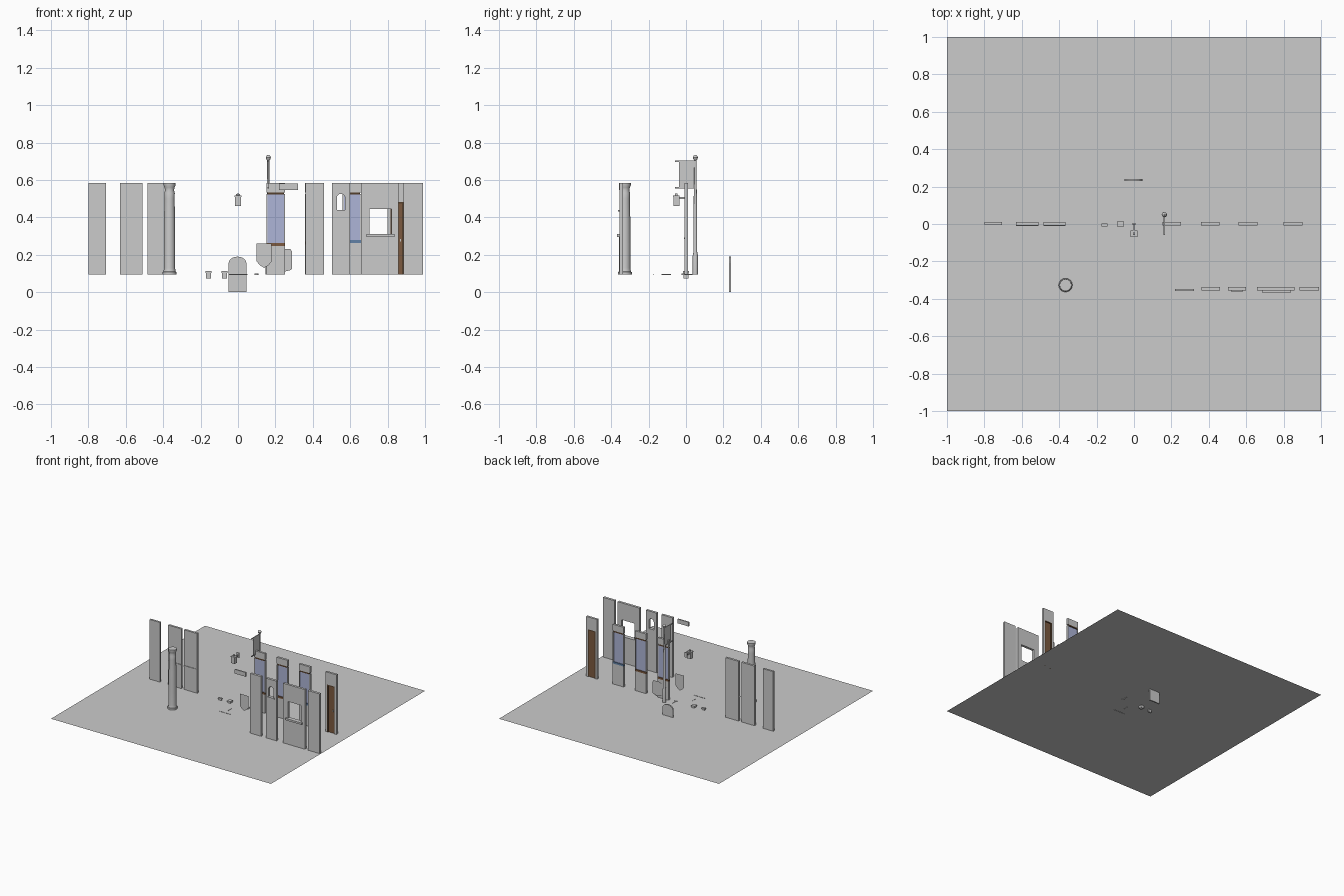
import bpy, bmesh, math

if "Cube" in bpy.data.objects:
    bpy.data.objects.remove(bpy.data.objects["Cube"])

G = 0.095      # ground level
TOP = 0.585    # wall top


def material(name, rgb):
    m = bpy.data.materials.new(name)
    m.diffuse_color = (*rgb, 1)
    m.use_nodes = True
    m.node_tree.nodes["Principled BSDF"].inputs["Base Color"].default_value = m.diffuse_color
    return m


GLASS = material("glass", (0.42, 0.46, 0.68))
BROWN = material("brown_wood", (0.20, 0.10, 0.05))
DARK = material("dark_wood", (0.09, 0.05, 0.025))
BLUE = material("blue_sill", (0.12, 0.22, 0.38))


def finish(name, bm, mat=None):
    bmesh.ops.recalc_face_normals(bm, faces=bm.faces)
    me = bpy.data.meshes.new(name)
    bm.to_mesh(me)
    bm.free()
    ob = bpy.data.objects.new(name, me)
    bpy.context.collection.objects.link(ob)
    if mat:
        me.materials.append(mat)
    return ob


def box(name, x0, x1, y0, y1, z0, z1, mat=None):
    bm = bmesh.new()
    bmesh.ops.create_cube(bm, size=1)
    for v in bm.verts:
        v.co = ((x0 + x1) / 2 + v.co.x * (x1 - x0), (y0 + y1) / 2 + v.co.y * (y1 - y0),
                (z0 + z1) / 2 + v.co.z * (z1 - z0))
    return finish(name, bm, mat)


def plate(name, pts, y0, y1=None, mat=None):
    """Outline in x/z, extruded from y0 to y1 (flat when y1 is None)."""
    bm = bmesh.new()
    f = bm.faces.new([bm.verts.new((x, y0, z)) for x, z in pts])
    if y1 is not None:
        new = bmesh.ops.extrude_face_region(bm, geom=[f])["geom"]
        for v in new:
            if isinstance(v, bmesh.types.BMVert):
                v.co.y = y1
    return finish(name, bm, mat)


def lathe(name, profile, x, y, n=16):
    bm = bmesh.new()
    rings = [[bm.verts.new((x + r * math.cos(2 * math.pi * i / n), y + r * math.sin(2 * math.pi * i / n), z))
              for i in range(n)] for r, z in profile]
    for a, b in zip(rings, rings[1:]):
        for i in range(n):
            j = (i + 1) % n
            bm.faces.new((a[i], a[j], b[j], b[i]))
    bm.faces.new(rings[0])
    bm.faces.new(rings[-1])
    ob = finish(name, bm)
    bpy.context.view_layer.objects.active = ob
    ob.select_set(True)
    bpy.ops.object.shade_smooth_by_angle(angle=math.radians(35))
    ob.select_set(False)
    return ob


def arch(x0, x1, z0, z1, rise, n=10):
    c, r = (x0 + x1) / 2, (x1 - x0) / 2
    return [(x0, z0), (x1, z0)] + [
        (c + r * math.cos(math.pi * i / n), z1 - rise + rise * math.sin(math.pi * i / n)) for i in range(n + 1)]


def cut(ob, hole):
    hole.hide_render = True
    hole.hide_set(True)
    hole.display_type = 'WIRE'
    mod = ob.modifiers.new("opening", 'BOOLEAN')
    mod.object = hole
    mod.solver = 'EXACT'
    bpy.context.view_layer.objects.active = ob
    bpy.ops.object.modifier_apply(modifier=mod.name)
    bpy.data.objects.remove(hole)


# ground sheet
bm = bmesh.new()
bmesh.ops.create_grid(bm, x_segments=1, y_segments=1, size=1)
for v in bm.verts:
    v.co.z = G
finish("ground_sheet", bm)

# back row: plain wall and two walls with a string course
Y0, Y1 = -0.008, 0.01
box("plain_wall", -0.80, -0.705, Y0 + 0.002, Y1, G, TOP)
for i, (x0, x1) in enumerate([(-0.63, -0.51), (-0.485, -0.365)]):
    box(f"banded_wall_{i}", x0, x1, Y0, Y1, G, TOP)
    box(f"string_course_{i}", x0, x1, Y0 - 0.004, Y0 + 0.002, 0.285, 0.293)

# back row: glazed walls
for i, (x0, z0, sill) in enumerate([(0.152, 0.262, BROWN), (0.357, 0.27, BROWN), (0.56, 0.278, BLUE)]):
    x1 = x0 + 0.099
    box(f"window_base_{i}", x0, x1, Y0, Y1, G, z0 - 0.015)
    box(f"window_sill_{i}", x0, x1, Y0 - 0.001, Y1, z0 - 0.015, z0, sill)
    box(f"window_pane_{i}", x0 + 0.006, x1 - 0.003, -0.002, 0.004, z0, 0.525, GLASS)
    for k, xs in enumerate((x0, x1 - 0.006)):
        box(f"window_jamb_{i}_{k}", xs, xs + 0.006, Y0, Y1, z0, 0.525)
    box(f"window_rail_{i}", x0 + 0.006, x1 - 0.006, Y0, Y1, 0.522, 0.533, DARK)
    box(f"window_head_{i}", x0, x1, Y0, Y1, 0.533, TOP)

# back row: wall with door
wall = box("door_wall", 0.80, 0.90, Y0, Y1, G, TOP)
cut(wall, box("door_cutter", 0.815, 0.885, -0.1, 0.1, 0, 0.483))
box("door_leaf", 0.823, 0.877, -0.003, 0.005, G, 0.475, BROWN)
for k, xs in enumerate((0.815, 0.877)):
    box(f"door_jamb_{k}", xs, xs + 0.008, Y0, Y1, G, 0.483, DARK)
box("door_head", 0.823, 0.877, Y0, Y1, 0.475, 0.483, DARK)
box("door_handle", 0.866, 0.871, -0.009, -0.003, 0.27, 0.285)

# front row
F0, F1 = -0.356, -0.336
box("lintel", 0.22, 0.32, -0.357, -0.347, 0.547, 0.582)
box("front_wall_left", 0.36, 0.46, F0, F1, G, TOP)
box("front_wall_right", 0.885, 0.99, F0, F1, G, TOP)
wall = box("arched_window_wall", 0.502, 0.60, F0, F1, G, TOP)
cut(wall, plate("arch_cutter", arch(0.528, 0.572, 0.44, 0.526, 0.022), -0.5, -0.2))
box("arched_window_sill", 0.52, 0.58, F0 - 0.008, F1, 0.43, 0.44)
wall = box("square_window_wall", 0.657, 0.857, F0, F1, G, TOP)
cut(wall, box("window_cutter", 0.703, 0.822, -0.5, -0.2, 0.31, 0.446))
box("square_window_sill", 0.688, 0.836, F0 - 0.014, F1, 0.295, 0.31)

# column
lathe("column", [(0.037, G), (0.037, 0.107), (0.033, 0.110), (0.031, 0.118), (0.030, 0.13), (0.0305, 0.25),
                 (0.029, 0.40), (0.027, 0.50), (0.028, 0.53), (0.024, 0.545), (0.027, 0.56),
                 (0.032, 0.572), (0.032, TOP)], -0.366, -0.327)

# lamp post with hanging banner
lathe("lamp_post", [(0.014, G), (0.014, 0.195), (0.010, 0.215), (0.009, 0.5), (0.0065, 0.58),
                    (0.006, 0.705), (0.011, 0.711), (0.0135, 0.72), (0.010, 0.729), (0.003, 0.734)],
      0.162, 0.05, 12)
for k, z in enumerate((0.557, 0.70)):
    box(f"banner_rod_{k}", 0.159, 0.165, -0.06, 0.05, z - 0.004, z + 0.004)
box("banner", 0.161, 0.163, -0.037, 0.05, 0.557, 0.70)

# wall lantern
box("lantern_body", -0.017, 0.017, -0.068, -0.036, 0.46, 0.51)
box("lantern_cap", -0.019, 0.019, -0.07, -0.034, 0.508, 0.516)
box("lantern_finial", -0.006, 0.006, -0.058, -0.046, 0.516, 0.528)
box("lantern_arm", -0.005, 0.005, -0.036, -0.004, 0.498, 0.508)
box("lantern_plate", -0.012, 0.012, -0.004, 0.002, 0.485, 0.525)

# headstone-shaped slab
plate("arched_slab", arch(-0.05, 0.045, 0, 0.19, 0.035), 0.231, 0.241)

# flat hanging signs
plate("shield_sign", [(0.10, 0.26), (0.18, 0.26), (0.18, 0.165), (0.165, 0.145), (0.14, 0.13),
                      (0.115, 0.145), (0.10, 0.165)], -0.12)
plate("cut_corner_sign", [(0.21, 0.22), (0.22, 0.23), (0.28, 0.23), (0.29, 0.215), (0.29, 0.125),
                          (0.28, 0.118), (0.25, 0.11), (0.22, 0.118), (0.21, 0.125)], 0.02)

# small fittings at ground level
for i, (x, y0, y1) in enumerate([(-0.158, -0.011, 0.002), (-0.072, -0.014, 0.014)]):
    box(f"bracket_{i}", x - 0.013, x + 0.013, y0, y1, 0.073, 0.104)
    box(f"bracket_cap_{i}", x - 0.015, x + 0.015, y0 - 0.002, y1 + 0.002, 0.103, 0.112)
box("thin_bar_x", -0.05, 0.05, -0.173, -0.171, 0.093, 0.097)
box("thin_bar_y", -0.001, 0.001, -0.13, -0.08, 0.093, 0.097)
box("handle_bar", 0.096, 0.1, -0.01, 0.035, 0.092, 0.098)
lathe("handle_knob", [(0.011, 0.091), (0.011, 0.099)], 0.098, -0.013, 12)
